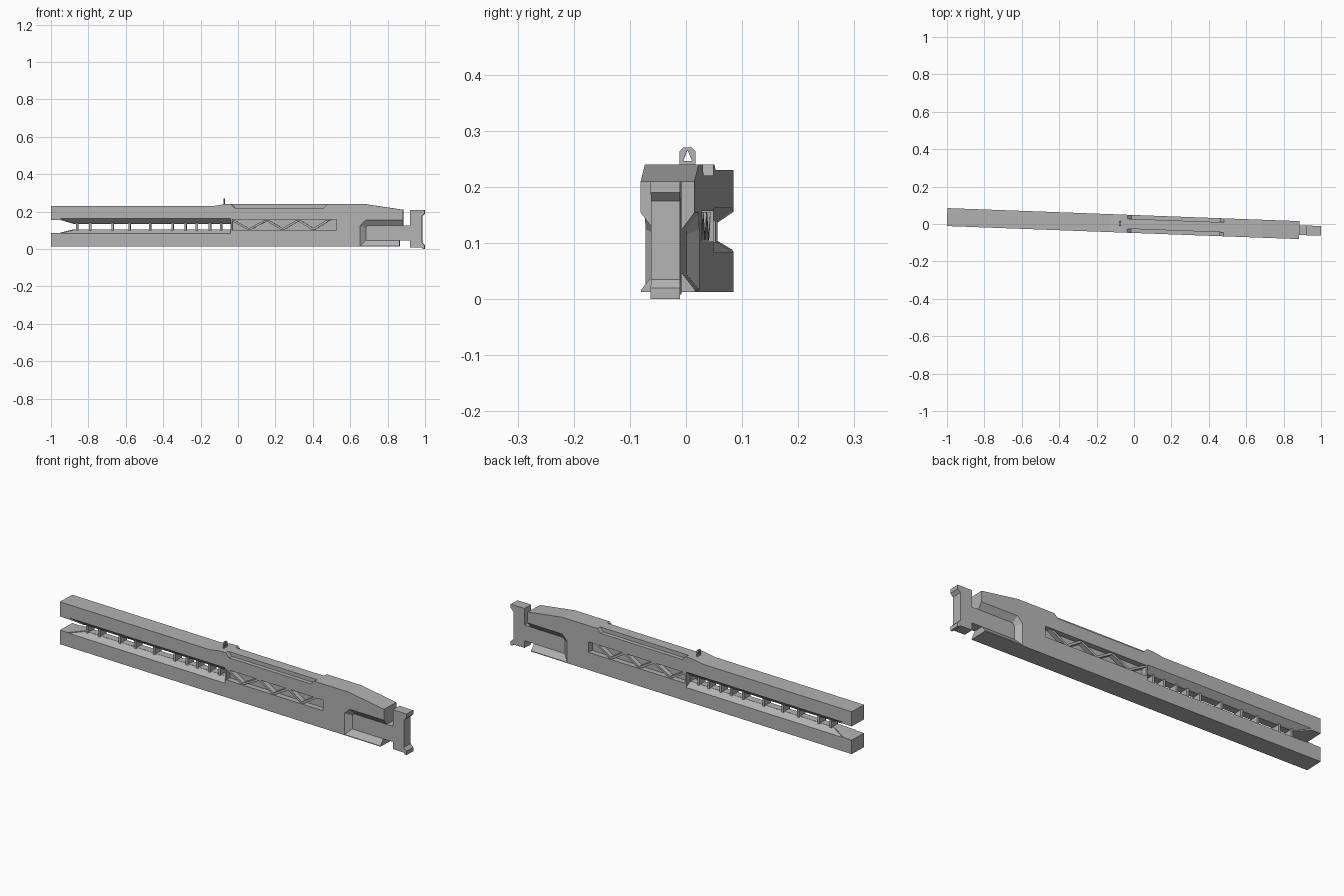
import bpy, bmesh, math

if "Cube" in bpy.data.objects:
    bpy.data.objects.remove(bpy.data.objects["Cube"])

YAW = -0.037      # the whole model is turned slightly about z
HALF = 0.048      # half thickness of the body

grey = bpy.data.materials.new("gunmetal grey")
grey.diffuse_color = (0.45, 0.45, 0.45, 1)
grey.use_nodes = True
grey.node_tree.nodes["Principled BSDF"].inputs["Base Color"].default_value = grey.diffuse_color


def prism(name, outer, y0, y1, inner=None, along_x=False):
    """Profile (x, z) at depth y0, lofted to the inner profile at depth y1."""
    inner = inner or outer
    place = (lambda p, d: (d, p[0], p[1])) if along_x else (lambda p, d: (p[0], d, p[1]))
    bm = bmesh.new()
    a = [bm.verts.new(place(p, y0)) for p in outer]
    b = [bm.verts.new(place(p, y1)) for p in inner]
    bm.faces.new(a)
    bm.faces.new(b[::-1])
    n = len(a)
    for i in range(n):
        j = (i + 1) % n
        bm.faces.new((a[j], a[i], b[i], b[j]))
    bmesh.ops.recalc_face_normals(bm, faces=bm.faces)
    me = bpy.data.meshes.new(name)
    bm.to_mesh(me)
    bm.free()
    me.materials.append(grey)
    ob = bpy.data.objects.new(name, me)
    bpy.context.collection.objects.link(ob)
    ob.rotation_euler.z = YAW
    return ob


def rect(x0, x1, z0, z1):
    return [(x0, z0), (x1, z0), (x1, z1), (x0, z1)]


def cut(target, cutter):
    bpy.context.view_layer.update()
    m = target.modifiers.new("cut", 'BOOLEAN')
    m.operation, m.solver, m.object = 'DIFFERENCE', 'EXACT', cutter
    cutter.hide_render = True
    bpy.context.view_layer.objects.active = target
    bpy.ops.object.modifier_apply(modifier=m.name)
    bpy.data.objects.remove(cutter)


def cut_both(target, outer, y0, y1, inner=None):
    for s in (1, -1):
        cut(target, prism("cutter", outer, s * y0, s * y1, inner))


# Main body with the forked front and its see-through gap
body = prism("body", [
    (-1, .013), (.865, .013), (.865, .045), (.885, .045), (.885, .21),
    (.682, .24), (-.07, .24), (-.13, .23), (-1, .23),
    (-1, .155), (-.95, .155), (-.88, .135), (-.04, .135),
    (-.04, .105), (-.88, .105), (-.96, .085), (-1, .085)], -HALF, HALF)

# Sloped trough along both sides of the gap
cut_both(body, rect(-.95, -.038, .083, .163), .0485, .018,
         rect(-.87, -.038, .104, .136))
# Recessed truss window
cut_both(body, rect(-.03, .53, .103, .157), .06, .02)
# Notches along the top edges
cut_both(body, [(-.04, .245), (-.015, .22), (.46, .22), (.485, .245)], .027, .06)
# Bevelled recess around the rear arm
cut_both(body,
         [(.655, .016), (.655, .125), (.685, .155), (.95, .155), (.95, .016)],
         .0485, .026,
         [(.685, .045), (.685, .115), (.695, .125), (.95, .125), (.95, .045)])

# Rungs across the gap
for i, x in enumerate((-.86, -.79, -.67, -.58, -.47, -.35, -.28, -.22, -.15, -.09)):
    prism(f"gap_rung_{i}", rect(x - .006, x + .006, .1, .14), -.024, .024)

# Zigzag truss bars on both sides
zigzag = [(-.03, .155), (.06, .105), (.155, .155), (.24, .105),
          (.325, .155), (.405, .105), (.485, .155)]
for i, (p, q) in enumerate(zip(zigzag, zigzag[1:])):
    w = .011
    bar = [(p[0] - w, p[1]), (p[0] + w, p[1]), (q[0] + w, q[1]), (q[0] - w, q[1])]
    for side, s in (("back", 1), ("front", -1)):
        prism(f"truss_bar_{side}_{i}", bar, s * .015, s * .043)

# Rear arm and shoulder plate
prism("stock", [
    (.8, .045), (.92, .045), (.92, .008), (.985, .008), (.99, 0), (1, 0),
    (1, .02), (.985, .035), (.985, .175), (1, .19), (1, .21), (.92, .21),
    (.92, .125), (.8, .125)], -.026, .026)

# Small sight with a triangular hole
sight = prism("sight", [(-.014, .23), (.014, .23), (.014, .264), (.008, .27),
                        (-.008, .27), (-.014, .264)], -.078, -.071, along_x=True)
cut(sight, prism("cutter", [(-.008, .246), (.008, .246), (0, .266)],
                 -.1, -.05, along_x=True))
